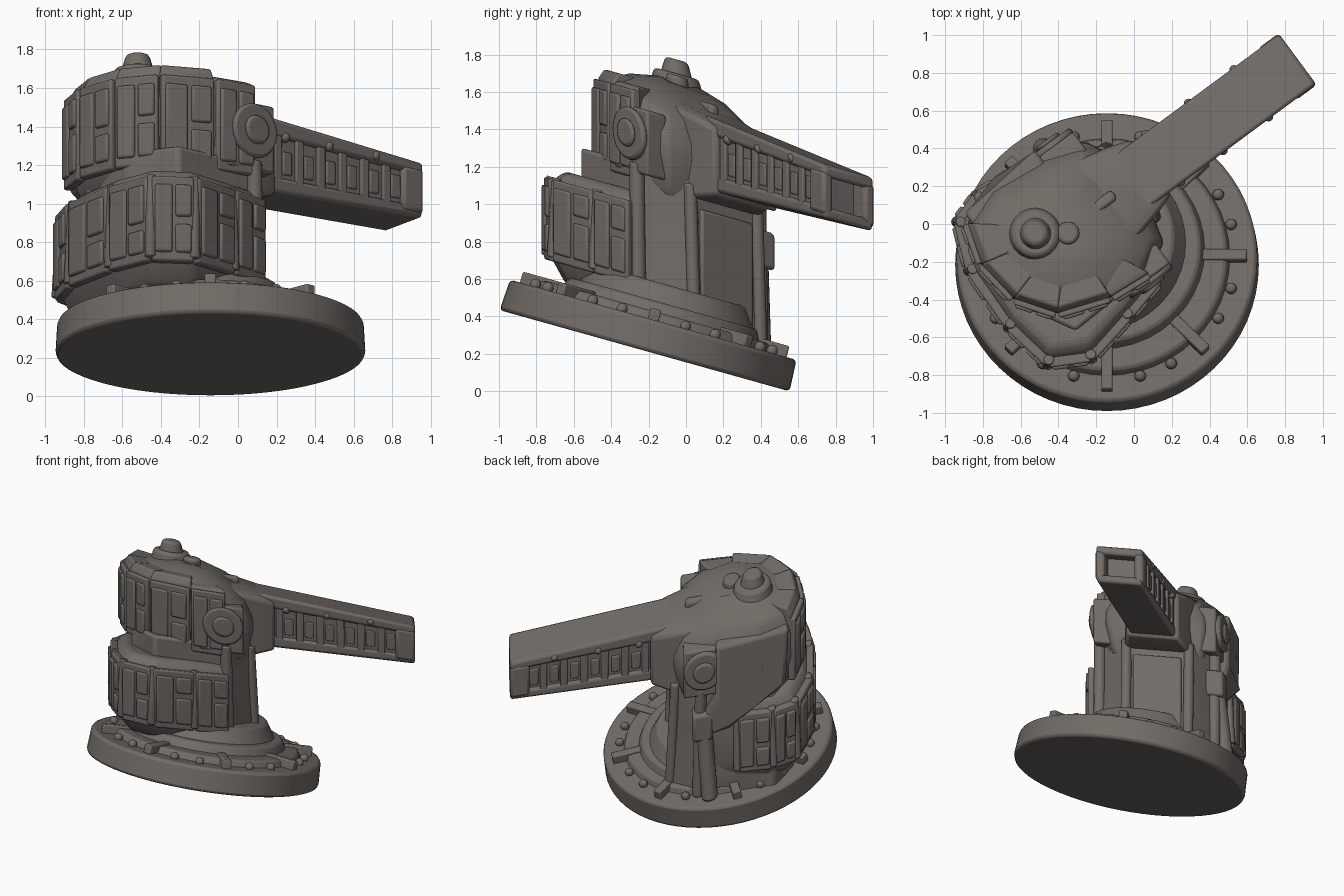
import bpy, bmesh, math, random
from mathutils import Matrix, Vector

if "Cube" in bpy.data.objects:
    bpy.data.objects.remove(bpy.data.objects["Cube"])

random.seed(4)
mat = bpy.data.materials.new("weathered_metal")
mat.diffuse_color = (0.17, 0.15, 0.135, 1)
mat.use_nodes = True
mat.node_tree.nodes["Principled BSDF"].inputs["Base Color"].default_value = mat.diffuse_color

SLOPE = 0.28
# Turret frame: +X along the barrel, +Y to its left, heights sheared along the sloping base
SHEAR = Matrix(((1, 0, 0, 0), (0, 1, 0, 0), (0, -SLOPE, 1, 0), (0, 0, 0, 1)))
TURRET = Matrix.Translation((-0.345, -0.02, 0)) @ SHEAR @ Matrix.Rotation(math.radians(36.4), 4, 'Z')
# Base frame: origin at the centre of the disc's top face
BASE = Matrix.Translation((-0.143, -0.175, 0.382)) @ Matrix.Rotation(math.atan(-SLOPE), 4, 'X')


def finish(name, bm, frame, bevel=0.02):
    bmesh.ops.transform(bm, matrix=frame, verts=bm.verts)
    bmesh.ops.recalc_face_normals(bm, faces=bm.faces)
    me = bpy.data.meshes.new(name)
    bm.to_mesh(me)
    bm.free()
    ob = bpy.data.objects.new(name, me)
    bpy.context.collection.objects.link(ob)
    me.materials.append(mat)
    if bevel:
        m = ob.modifiers.new("bevel", 'BEVEL')
        m.width, m.segments, m.limit_method = bevel, 2, 'ANGLE'
    bpy.ops.object.select_all(action='DESELECT')
    ob.select_set(True)
    bpy.context.view_layer.objects.active = ob
    bpy.ops.object.shade_smooth_by_angle(angle=math.radians(40))
    return ob


def add_loft(bm, rings):
    vs = [[bm.verts.new(p) for p in r] for r in rings]
    n = len(vs[0])
    for a, b in zip(vs, vs[1:]):
        for i in range(n):
            bm.faces.new((a[i], a[(i + 1) % n], b[(i + 1) % n], b[i]))
    bm.faces.new(vs[0])
    bm.faces.new(vs[-1])


def stack(outline, levels):
    """Rings of one outline at (height, scale) levels."""
    return [[(x * s, y * s, z) for x, y in outline] for z, s in levels]


def add_box(bm, x0, x1, y0, y1, z0, z1):
    add_loft(bm, stack([(x0, y0), (x1, y0), (x1, y1), (x0, y1)], [(z0, 1), (z1, 1)]))


def add_cyl(bm, p, q, r, r2=None, seg=20):
    p, q = Vector(p), Vector(q)
    rot = (q - p).to_track_quat('Z', 'Y').to_matrix().to_4x4()
    bmesh.ops.create_cone(bm, cap_ends=True, segments=seg, radius1=r, radius2=r if r2 is None else r2,
                          depth=(q - p).length, matrix=Matrix.Translation((p + q) / 2) @ rot)


def add_panel(bm, a, b, t0, t1, depth, z0, z1):
    """Raised plate on the wall a-b."""
    a, b = Vector(a), Vector(b)
    d = b - a
    n = Vector((d.y, -d.x)).normalized()
    n = n if n.dot(a + b) > 0 else -n
    p, q = a + d * t0, a + d * t1
    add_loft(bm, stack([p - n * .03, q - n * .03, q + n * depth, p + n * depth], [(z0, 1), (z1, 1)]))


def armour_panels(name, outline, edges, z0, z1, depth):
    bm = bmesh.new()
    h = z1 - z0
    for i in edges:
        a, b = outline[i], outline[(i + 1) % len(outline)]
        add_panel(bm, a, b, .02, .98, depth, z0, z1)
        cut = z0 + h * random.uniform(.4, .6)
        add_panel(bm, a, b, .08, .48, depth + .015, z0 + h * .1, z1 - h * .1)
        add_panel(bm, a, b, .55, .92, depth + .015, z0 + h * .1, cut - .02)
        add_panel(bm, a, b, .55, .92, depth + .015, cut + .02, z1 - h * .1)
    finish(name, bm, TURRET, 0.012)


# Tilted base disc with stepped rings and a conical foot
bm = bmesh.new()
add_cyl(bm, (0, 0, -.172), (0, 0, 0), .805, .795, 64)
finish("base_disc", bm, BASE, .02)
bm = bmesh.new()
add_cyl(bm, (0, 0, -.02), (0, 0, .045), .66, .63, 48)
add_cyl(bm, (-.03, .03, .02), (-.03, .03, .1), .56, .52, 40)
add_cyl(bm, (-.07, .05, .08), (-.07, .05, .2), .5, .42, 40)
finish("base_steps", bm, BASE, .015)

# Bolts and radial clamps round the base
bm = bmesh.new()
for i in range(24):
    a = i * math.tau / 24
    c, s = math.cos(a), math.sin(a)
    if i % 3:
        bmesh.ops.create_uvsphere(bm, u_segments=10, v_segments=6, radius=.032,
                                  matrix=Matrix.Translation((.68 * c, .68 * s, .012)))
    else:
        w = Vector((-s, c)) * .03
        e = [Vector((c, s)) * r for r in (.5, .74)]
        add_loft(bm, stack([e[0] - w, e[1] - w, e[1] + w, e[0] + w], [(-.02, 1), (.06, 1)]))
finish("base_fittings", bm, BASE, .01)

# Pedestal column with a flat front panel
ped = [(.39, -.23), (.39, .23), (.2, .36), (-.3, .37), (-.42, .2), (-.45, -.2), (-.3, -.47), (.2, -.45)]
bm = bmesh.new()
add_loft(bm, stack(ped, [(.3, 1.05), (.5, 1.02), (.85, .98), (1.15, .98)]))
finish("pedestal", bm, TURRET, .02)
bm = bmesh.new()
add_box(bm, .36, .41, -.17, .17, .45, 1.0)
for s, y in ((-1, .45), (1, .36)):
    add_cyl(bm, (.41, s * .22, .34), (.37, s * .22, 1.12), .035)
    add_cyl(bm, (.22, s * y, .34), (.2, s * y, 1.15), .04)
finish("pedestal_front_panel", bm, TURRET, .012)

# Lower armour skirt wrapped round the rear
low = [(.22, -.50), (.22, .34), (-.05, .40), (-.29, .42), (-.45, .37), (-.55, .13),
       (-.56, -.23), (-.51, -.51), (-.31, -.62), (-.02, -.56)]
bm = bmesh.new()
add_loft(bm, stack(low, [(.40, .88), (.50, .97), (.55, 1), (.85, 1), (.94, .97), (1.0, .88)]))
finish("lower_armour", bm, TURRET, .025)
armour_panels("lower_armour_panels", low, range(2, 10), .50, .94, .028)

# Rounded posts on the corners of the lower armour
bm = bmesh.new()
for x, y in low[2:]:
    d = Vector((x, y)).normalized() * .012
    add_cyl(bm, (x + d.x, y + d.y, .52), (x * .98, y * .98, .95), .03, .028, 12)
finish("lower_armour_posts", bm, TURRET, .008)

# Upper turret house with domed roof
up = [(.36, -.36), (.40, -.2), (.40, .2), (.34, .32), (.1, .38), (-.22, .41), (-.42, .34),
      (-.49, .12), (-.46, -.13), (-.32, -.33), (-.04, -.43), (.2, -.45)]
bm = bmesh.new()
rings = stack(up, [(1.0, .84), (1.07, .92), (1.25, 1), (1.45, .99), (1.56, .88), (1.62, .62), (1.65, .3)])
for r in rings[3:]:
    for i, (x, y, z) in enumerate(r):
        r[i] = (x, y, z - max(0, x) * .3)
add_loft(bm, rings)
finish("upper_housing", bm, TURRET, .02)
armour_panels("upper_armour_panels", up, (6, 7, 8, 9, 10), 1.07, 1.54, .026)

# Rounded roof slabs along the armour rim, with knob and hatch
bm = bmesh.new()
for i in (6, 7, 8, 9, 10):
    a, b = Vector(up[i]), Vector(up[i + 1])
    add_loft(bm, stack([a, b, b * .62, a * .62], [(1.42, 1), (1.55, .99), (1.605 - .04 * (i > 9), .92)]))
finish("roof_slabs", bm, TURRET, .03)
bm = bmesh.new()
add_cyl(bm, (-.16, .08, 1.58), (-.16, .08, 1.69), .15, .12)
add_cyl(bm, (-.16, .08, 1.66), (-.16, .08, 1.765), .09, .06)
add_cyl(bm, (-.02, -.02, 1.58), (-.02, -.02, 1.68), .06)
add_box(bm, .02, .3, -.03, .03, 1.48, 1.58)
finish("roof_knob", bm, TURRET, .02)

# Side trunnion drums in square surrounds
for name, s, y in (("right", -1, .46), ("left", 1, .385)):
    bm = bmesh.new()
    add_box(bm, .02, .32, *sorted((s * (y - .12), s * (y + .01))), 1.1, 1.45)
    add_cyl(bm, (.18, s * y, 1.3), (.18, s * (y + .04), 1.3), .14)
    add_cyl(bm, (.18, s * (y + .03), 1.3), (.18, s * (y + .06), 1.3), .075)
    finish(name + "_trunnion", bm, TURRET, .025)

# Smooth hanging plate, bracket and strut on the left
bm = bmesh.new()
prof = [(-.40, 1.50), (.10, 1.48), (.10, 1.1), (.2, .92), (.16, .8), (0, .84), (-.18, .98), (-.38, 1.08)]
add_loft(bm, [[(x, y + min(0, z - 1.2) * .06 + min(0, x + .2) * .25, z) for x, z in prof] for y in (.32, .44)])
finish("left_hanging_plate", bm, TURRET, .025)
bm = bmesh.new()
add_box(bm, .12, .26, .3, .43, .78, .98)
add_cyl(bm, (.18, .37, .86), (.14, .42, .34), .055)
finish("left_strut", bm, TURRET, .02)

# Mantlet collar where the barrel leaves the turret
bm = bmesh.new()
add_loft(bm, [[(x, -w, z0), (x, w, z0), (x, w, z1), (x, w * .7, z1 + .03), (x, -w * .7, z1 + .03), (x, -w, z1)]
              for x, w, z0, z1 in ((.2, .27, 1.02, 1.52), (.42, .22, 1.06, 1.48), (.54, .18, 1.1, 1.45))])
finish("mantlet", bm, TURRET, .02)


# Barrel: recessed core between top and bottom rails, open square muzzle
def slab(bm, x0, x1, y0, y1, za, zb):
    add_loft(bm, [[(x, y0, z[0]), (x, y1, z[0]), (x, y1, z[1]), (x, y0, z[1])] for x, z in ((x0, za), (x1, zb))])


bm = bmesh.new()
slab(bm, .3, 1.40, -.14, .14, (1.14, 1.48), (1.16, 1.38))
finish("barrel_core", bm, TURRET, .01)
bm = bmesh.new()
slab(bm, .3, 1.505, -.165, .165, (1.42, 1.52), (1.36, 1.425))
slab(bm, .3, 1.505, -.16, .16, (1.11, 1.2), (1.14, 1.2))
for s in (-1, 1):
    lo, hi = sorted((s * .17, s * .105))
    add_box(bm, 1.37, 1.505, lo, hi, 1.16, 1.39)
finish("barrel_rails", bm, TURRET, .02)
bm = bmesh.new()
for i in range(6):
    x = .55 + i * .14
    add_box(bm, x, x + .05, -.158, .158, 1.16, 1.44 - i * .012)
    add_box(bm, x + .06, x + .12, -.15, .15, 1.22, 1.34)
finish("barrel_ribs", bm, TURRET, .008)
bm = bmesh.new()
for x in (.62, .9, 1.2):
    for s in (-1, 1):
        bmesh.ops.create_uvsphere(bm, u_segments=10, v_segments=6, radius=.025,
                                  matrix=Matrix.Translation((x, s * .155, 1.41)))
finish("barrel_bolts", bm, TURRET, 0)
